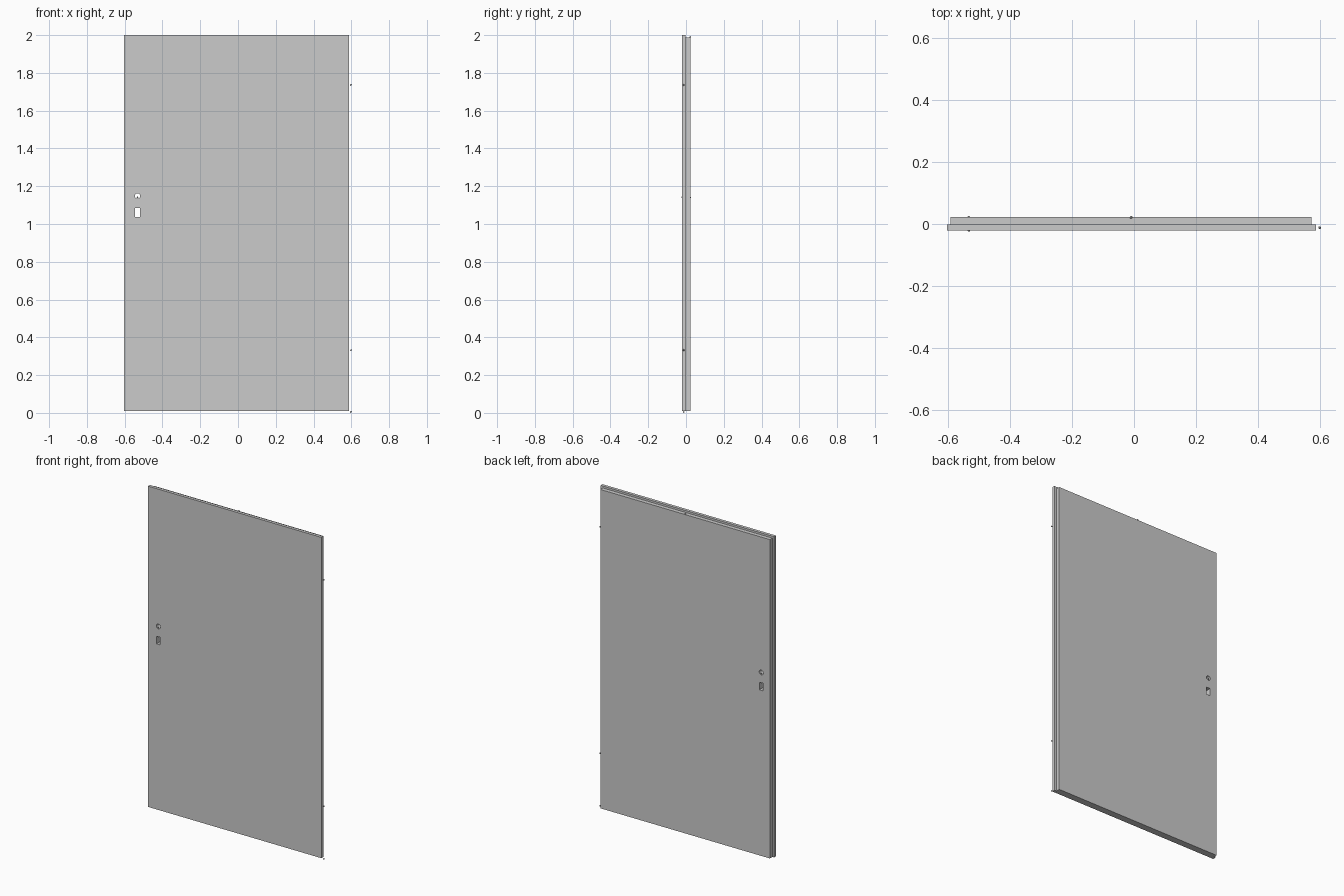
import bpy, bmesh, math

if "Cube" in bpy.data.objects:
    bpy.data.objects.remove(bpy.data.objects["Cube"])

Y0, YS, Y1 = -0.021, -0.002, 0.0225   # front face, rebate step, back face
Z0, Z1, ZR = 0.01, 2.0, 1.988         # bottom, lip top, rebated top
HANDLE_X = -0.532


def extrude(name, pts, axis_vec, place):
    """Closed prism from a 2D outline."""
    bm = bmesh.new()
    face = bm.faces.new([bm.verts.new(place(a, b)) for a, b in pts])
    res = bmesh.ops.extrude_face_region(bm, geom=[face])
    verts = [g for g in res["geom"] if isinstance(g, bmesh.types.BMVert)]
    bmesh.ops.translate(bm, verts=verts, vec=axis_vec)
    bmesh.ops.recalc_face_normals(bm, faces=bm.faces)
    mesh = bpy.data.meshes.new(name)
    bm.to_mesh(mesh)
    bm.free()
    ob = bpy.data.objects.new(name, mesh)
    bpy.context.collection.objects.link(ob)
    return ob


def rect(x0, x1, z0, z1):
    return [(x0, z0), (x1, z0), (x1, z1), (x0, z1)]


def cut(target, pts, y0, y1):
    """Cut an XZ outline through the target between two depths."""
    tool = extrude("cutter", pts, (0, y1 - y0, 0), lambda a, b: (a, y0, b))
    tool.hide_render = True
    mod = target.modifiers.new("cut", "BOOLEAN")
    mod.operation, mod.solver, mod.object = "DIFFERENCE", "EXACT", tool
    bpy.context.view_layer.objects.active = target
    bpy.ops.object.modifier_apply(modifier=mod.name)
    bpy.data.objects.remove(tool)


# Door leaf: stepped plan profile with the wider lip in front
plan = [(-0.603, Y0), (0.587, Y0), (0.587, YS), (0.572, YS),
        (0.572, Y1), (-0.591, Y1), (-0.591, YS), (-0.603, YS)]
leaf = extrude("door_leaf", plan, (0, 0, Z1 - Z0), lambda a, b: (a, b, Z0))

# Rebate along the top edge
cut(leaf, rect(-0.7, 0.7, ZR, 2.1), YS, 0.1)

# Round spindle hole and rectangular lock hole
circle = [(HANDLE_X + 0.0145 * math.cos(math.tau * (i + 0.5) / 16),
           1.148 + 0.0145 * math.sin(math.tau * (i + 0.5) / 16)) for i in range(16)]
cut(leaf, circle, -0.1, 0.1)
cut(leaf, rect(HANDLE_X - 0.013, HANDLE_X + 0.013, 1.037, 1.084), -0.1, 0.1)

# Tiny mounting points: hinge axis, handle on both faces, closer at the top
points = {
    "hinge_point_bottom": (0.598, -0.012, 0.005),
    "hinge_point_lower": (0.598, -0.012, 0.332),
    "hinge_point_upper": (0.598, -0.012, 1.736),
    "handle_point_front": (HANDLE_X, -0.0205, 1.141),
    "handle_point_back": (HANDLE_X, 0.0215, 1.141),
    "closer_point": (-0.009, 0.0215, 1.99),
}
for name, loc in points.items():
    bpy.ops.mesh.primitive_ico_sphere_add(subdivisions=1, radius=0.005, location=loc)
    bpy.context.object.name = name
